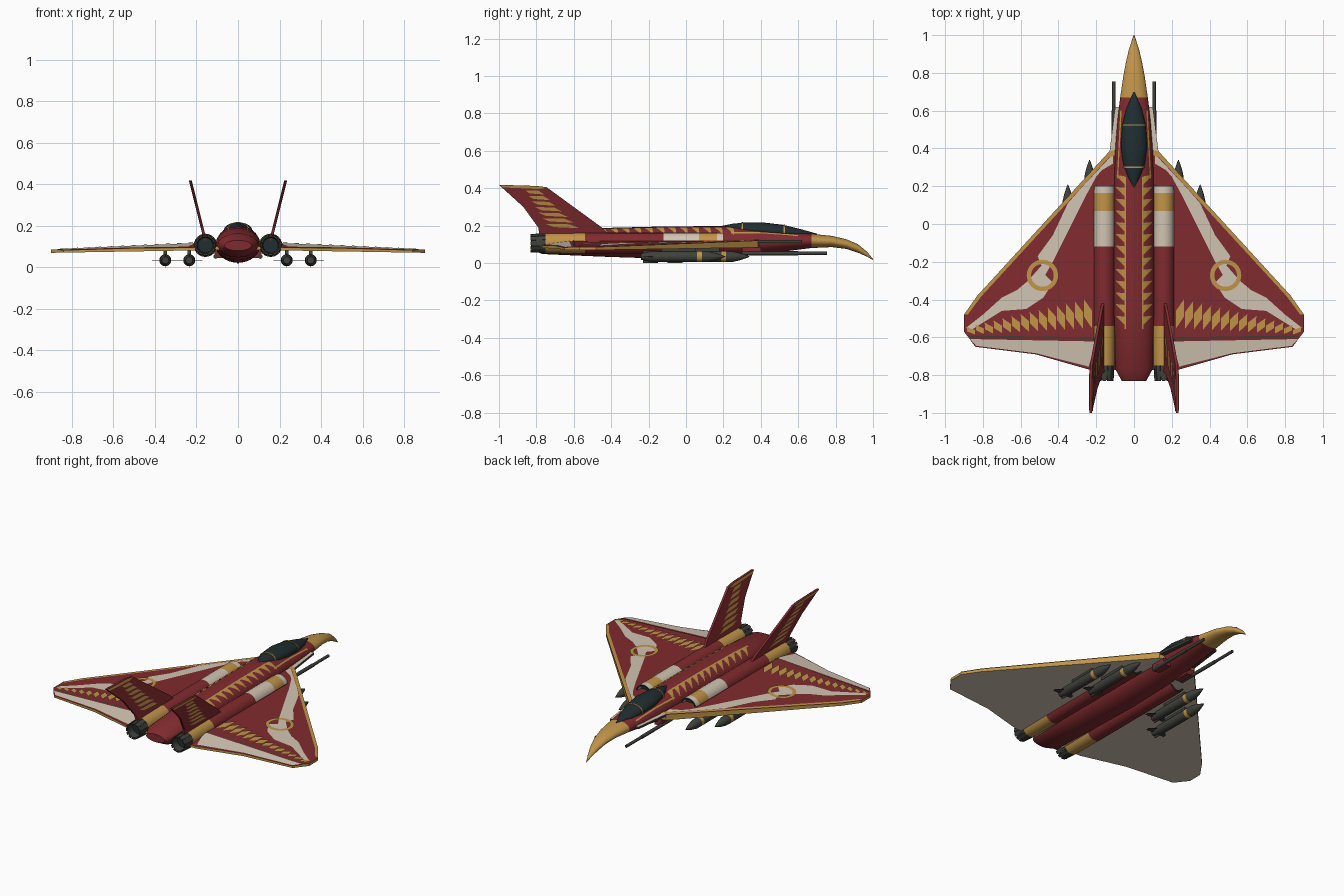
import bpy
import bmesh
import math
from mathutils import Vector

default_cube = bpy.data.objects.get("Cube")
if default_cube:
    bpy.data.objects.remove(default_cube, do_unlink=True)

# Palette
PALETTE = {
    "red": (0.22, 0.024, 0.028), "gold": (0.53, 0.295, 0.065),
    "ivory": (0.64, 0.56, 0.45), "gunmetal": (0.05, 0.053, 0.043),
    "glass": (0.014, 0.026, 0.03)}
RED, GOLD, IVORY, METAL, GLASS = range(len(PALETTE))
MATERIALS = []
for label, colour in PALETTE.items():
    mat = bpy.data.materials.new(label)
    mat.use_nodes = True
    mat.diffuse_color = (*colour, 1)
    mat.node_tree.nodes["Principled BSDF"].inputs["Base Color"].default_value = (*colour, 1)
    MATERIALS.append(mat)


def finish(name, bm, paint, mirror=True, smooth=False, closed=True):
    """Turn a bmesh into an object, colouring each face by index or rule."""
    if closed:
        bmesh.ops.recalc_face_normals(bm, faces=bm.faces)
    bm.normal_update()
    for face in bm.faces:
        face.material_index = paint(face.calc_center_median(), face.normal) if callable(paint) else paint
    mesh = bpy.data.meshes.new(name)
    bm.to_mesh(mesh)
    bm.free()
    for mat in MATERIALS:
        mesh.materials.append(mat)
    if smooth:
        mesh.shade_smooth()
        mesh.set_sharp_from_angle(angle=math.radians(40))
    obj = bpy.data.objects.new(name, mesh)
    bpy.context.collection.objects.link(obj)
    if mirror:
        obj.modifiers.new("Mirror", "MIRROR")


def loft(name, stations, paint, mirror=False, centre_x=0, sides=24):
    """Elliptical sections (y, half width, bottom, top) joined along y."""
    bm = bmesh.new()
    rings = []
    for y, width, low, high in stations:
        ring = []
        for k in range(sides):
            a = math.tau * k / sides
            ring.append(bm.verts.new((centre_x + width * math.cos(a), y,
                                      (low + high) / 2 + (high - low) / 2 * math.sin(a))))
        rings.append(ring)
    for one, two in zip(rings, rings[1:]):
        for k in range(sides):
            j = (k + 1) % sides
            bm.faces.new((one[k], one[j], two[j], two[k]))
    bm.faces.new(rings[0])
    bm.faces.new(rings[-1])
    finish(name, bm, paint, mirror, smooth=True)


def tube(profile, z):
    return [(y, r, z - r, z + r) for y, r in profile]


def add_prism(bm, lower, upper):
    a = [bm.verts.new(p) for p in lower]
    b = [bm.verts.new(p) for p in upper]
    bm.faces.new(a)
    bm.faces.new(b)
    for k in range(len(a)):
        j = (k + 1) % len(a)
        bm.faces.new((a[k], a[j], b[j], b[k]))


def add_box(bm, x0, x1, y0, y1, z0, z1):
    base = [(x0, y0), (x1, y0), (x1, y1), (x0, y1)]
    add_prism(bm, [(x, y, z0) for x, y in base], [(x, y, z1) for x, y in base])


def plates(name, shapes, surface, colour, facing=(0, 0, 1)):
    """Thin painted shapes laid on a surface function."""
    bm = bmesh.new()
    for shape in shapes:
        face = bm.faces.new([bm.verts.new(surface(*p)) for p in shape])
        face.normal_update()
        if face.normal.dot(Vector(facing)) < 0:
            face.normal_flip()
    finish(name, bm, colour, closed=False)


# Fuselage with hooked nose
BODY = [(-0.83, 0.065, 0.08, 0.13), (-0.77, 0.098, 0.048, 0.163), (-0.45, 0.108, 0.034, 0.187),
        (-0.1, 0.108, 0.022, 0.196), (0.2, 0.106, 0.028, 0.197), (0.4, 0.1, 0.045, 0.186),
        (0.55, 0.088, 0.065, 0.17), (0.67, 0.073, 0.08, 0.156), (0.78, 0.057, 0.085, 0.145),
        (0.86, 0.042, 0.075, 0.126), (0.92, 0.028, 0.055, 0.1), (0.97, 0.012, 0.033, 0.058),
        (1, 0.002, 0.015, 0.021)]
loft("fuselage", BODY, lambda c, n: GOLD if c.y > 0.67 else RED, sides=32)


def body_top(x, y):
    for a, b in zip(BODY, BODY[1:]):
        if a[0] <= y <= b[0]:
            t = (y - a[0]) / (b[0] - a[0])
            w, low, high = (p + (q - p) * t for p, q in zip(a[1:], b[1:]))
            rise = math.sqrt(max(0, 1 - (x / w) ** 2))
            return (x * 1.01, y, (low + high) / 2 + (high - low) / 2 * rise + 0.003)


# Canopy and frames
loft("canopy", [(0.19, 0.004, 0.17, 0.198), (0.25, 0.034, 0.155, 0.21), (0.32, 0.058, 0.14, 0.217),
                (0.41, 0.069, 0.135, 0.217), (0.52, 0.063, 0.13, 0.204), (0.61, 0.041, 0.13, 0.182),
                (0.7, 0.003, 0.14, 0.157)], GLASS)
loft("front_canopy_frame", [(y, 0.064, 0.13, 0.206) for y in (0.521, 0.528)], GOLD)
loft("rear_canopy_frame", [(y, 0.057, 0.14, 0.218) for y in (0.297, 0.304)], GOLD)

# Gold trim beside the canopy, and barbs on a stem down both sides of the spine
trim = []
for k in range(6):
    ends = [(0.09 - 0.003 * j, 0.24 + 0.06 * j) for j in (k, k + 1)]
    trim.append([(x - s, y) for s in (0, 0.007) for x, y in (ends if s else ends[::-1])])
plates("canopy_side_trim", trim, body_top, GOLD)
barbs = []
for i in range(13):
    y = 0.21 - 0.062 * i
    barbs.append([(0.041, y - 0.022), (0.05, y - 0.022), (0.05, y + 0.04), (0.041, y + 0.04)])
    edge = [(0.05 + 0.011 * k, y + 0.011 * k, 0.044 - 0.01 * k) for k in range(5)]
    for (xa, ya, ha), (xb, yb, hb) in zip(edge, edge[1:]):
        barbs.append([(xa, ya), (xb, yb), (xb, yb + hb), (xa, ya + ha)])
plates("spine_barbs", barbs, body_top, GOLD)

# Engine nacelles with banded upper skin
NX, NZ = 0.157, 0.106


def nacelle_paint(c, n):
    if n.y > 0.9:
        return GLASS
    if c.y < -0.54:
        return GOLD
    if c.y < -0.12 or c.z < NZ + 0.012:
        return RED
    return GOLD if 0.07 < c.y < 0.165 else IVORY


loft("engine_nacelle", tube([(-0.75, 0.053), (-0.54, 0.056), (-0.12, 0.056), (0.07, 0.056),
                             (0.165, 0.056), (0.2, 0.054), (0.2, 0.046), (0.17, 0.042)], NZ),
     nacelle_paint, True, NX)
loft("exhaust_nozzle", tube([(-0.74, 0.05), (-0.78, 0.05), (-0.825, 0.046),
                             (-0.825, 0.041), (-0.78, 0.036)], NZ),
     lambda c, n: GLASS if n.y < -0.9 and abs(c.z - NZ) < 0.01 else METAL, True, NX)
bm = bmesh.new()
for k in range(12):
    a = math.tau * k / 12
    across = Vector((-math.sin(a), 0, math.cos(a))) * 0.009
    out = Vector((math.cos(a), 0, math.sin(a)))
    hub = Vector((NX, 0, NZ))
    ends = []
    for y, r in ((-0.75, 0.048), (-0.832, 0.044)):
        mid = hub + out * r + Vector((0, y, 0))
        ends.append([mid + across, mid - across, mid - across + out * 0.005, mid + across + out * 0.005])
    add_prism(bm, *ends)
finish("nozzle_petals", bm, METAL)

# Delta wing: main panel plane and drooping flap plane
HINGE = -0.6


def wing_top(x, y, lift=0.0):
    return (x, y, 0.126 - 0.045 * x - 0.12 * max(0, HINGE - y) + lift)


def wing_low(x, y):
    return (x, y, 0.085 - 0.017 * x)


def on_wing(x, y):
    return wing_top(x, y, 0.003)


main = [(0.05, HINGE), (0.877, HINGE), (0.9, -0.57), (0.9, -0.48), (0.83, -0.38), (0.13, 0.385), (0.05, 0.4)]
flap = [(0.05, -0.775), (0.24, -0.77), (0.52, -0.69), (0.84, -0.65), (0.877, HINGE), (0.05, HINGE)]
bm = bmesh.new()
for panel in (main, flap):
    add_prism(bm, [wing_low(*p) for p in panel], [wing_top(*p) for p in panel])
bmesh.ops.remove_doubles(bm, verts=bm.verts, dist=0.0005)
finish("wing", bm, lambda c, n: RED if n.z > 0.7 else IVORY if n.z < -0.7 else GOLD)

# Wing paintwork
plates("leading_edge_trim", [[(0.1, 0.392), (0.13, 0.385), (0.13, 0.35), (0.1, 0.365)],
                             [(0.13, 0.385), (0.83, -0.38), (0.81, -0.385), (0.13, 0.355)],
                             [(0.83, -0.38), (0.9, -0.48), (0.88, -0.48), (0.81, -0.385)]], on_wing, GOLD)
plates("wing_stripes", [
    [(0.11, 0.36), (0.13, 0.35), (0.2, 0.275), (0.28, 0.19), (0.35, 0.11), (0.43, -0.06),
     (0.51, -0.17), (0.49, -0.22), (0.43, -0.2), (0.375, -0.09), (0.26, 0.14), (0.2, 0.25),
     (0.17, 0.285), (0.11, 0.32)],
    [(0.43, -0.2), (0.49, -0.22), (0.56, -0.3), (0.62, -0.35), (0.7, -0.39), (0.8, -0.48),
     (0.89, -0.55), (0.86, -0.56), (0.7, -0.46), (0.57, -0.45), (0.48, -0.39), (0.43, -0.31),
     (0.47, -0.27)]], on_wing, IVORY)
plates("flap_panel", [[(0.2, -0.622), (0.868, -0.609), (0.835, -0.645), (0.52, -0.684), (0.24, -0.755)]],
       on_wing, IVORY)
plates("flap_hinge_line", [[(0.2, HINGE), (0.87, -0.59), (0.87, -0.599), (0.2, -0.609)]], on_wing, METAL)
feathers = []
for i in range(14):
    t = i / 13
    x, y, h = 0.24 + 0.62 * t, -0.475 - 0.09 * t, 0.078 - 0.058 * t
    feathers.append([(x + 0.026, y + h), (x + 0.024, y - h * 0.2), (x - 0.018, y - h), (x - 0.018, y + h * 0.2)])
plates("wing_feathers", feathers, lambda x, y: wing_top(x, y, 0.005), GOLD)


def ring_point(k, r):
    a = math.tau * k / 32
    return (0.485 + r * math.cos(a), -0.272 + r * math.sin(a))


plates("wing_ring", [[ring_point(k, 0.083), ring_point(k + 1, 0.083),
                      ring_point(k + 1, 0.06), ring_point(k, 0.06)] for k in range(32)],
       lambda x, y: wing_top(x, y, 0.006), GOLD)

# Forward strakes and gun barrels
bm = bmesh.new()
strake = [(0.06, 0.62), (0.1, 0.62), (0.13, 0.38), (0.06, 0.36)]
add_prism(bm, [(x, y, 0.108) for x, y in strake], [(x, y, 0.122) for x, y in strake])
finish("strake", bm, lambda c, n: IVORY if n.z > 0.5 else METAL)
loft("gun_barrel", tube([(0.3, 0.011), (0.6, 0.011), (0.6, 0.009), (0.755, 0.009)], 0.052),
     METAL, True, 0.107, 12)
bm = bmesh.new()
add_box(bm, 0.06, 0.112, 0.3, 0.4, 0.045, 0.085)
finish("gun_mount", bm, RED)

# Swept, canted tail fins


def fin_point(y, z, side=0.0):
    return (0.165 + (z - 0.16) * 0.25 + side, y, z)


outline = [(-0.4, 0.14), (-0.45, 0.19), (-0.745, 0.405), (-0.8, 0.412), (-1, 0.418),
           (-0.87, 0.3), (-0.79, 0.19), (-0.78, 0.13)]
bm = bmesh.new()
add_prism(bm, [fin_point(y, z, -0.007) for y, z in outline], [fin_point(y, z, 0.007) for y, z in outline])
finish("tail_fin", bm, RED)
fin_marks = [[(-0.745, 0.403), (-0.8, 0.411), (-0.995, 0.417), (-0.98, 0.404), (-0.78, 0.395)]]
for i in range(7):
    t = i / 6
    y, z, half = -0.81 + 0.15 * t, 0.376 - 0.18 * t, 0.052 + 0.04 * t
    fin_marks.append([(y + half, z - 0.01), (y + half * 0.4, z + 0.011), (y - half, z + 0.013),
                      (y - half * 0.5, z - 0.004)])
for label, side in (("outer", 1), ("inner", -1)):
    plates(label + "_fin_feathers", fin_marks, lambda y, z: fin_point(y, z, side * 0.0095), GOLD, (side, 0, 0))

# Underwing missiles, fins and pylons
for label, x, nose in (("inner", 0.235, 0.34), ("outer", 0.35, 0.21)):
    shape = [(-0.45, 0.017), (-0.4, 0.028), (-0.15, 0.029), (-0.125, 0.029), (-0.09, 0.028),
             (-0.05, 0.019), (-0.02, 0.009), (0, 0.001)]
    loft(label + "_missile", tube([(nose + d, r) for d, r in shape], 0.034),
         lambda c, n: GOLD if -0.15 < c.y - nose < -0.125 else METAL, True, x, 16)
    bm = bmesh.new()
    tail, front = nose - 0.44, nose - 0.36
    for side in (-1, 1):
        blade = [(x, tail), (x, front), (x + side * 0.065, tail + 0.02), (x + side * 0.065, tail)]
        add_prism(bm, [(p, q, 0.032) for p, q in blade], [(p, q, 0.034) for p, q in blade])
    add_box(bm, x - 0.002, x + 0.002, tail, front, 0, 0.066)
    finish(label + "_missile_fins", bm, METAL)
    bm = bmesh.new()
    add_box(bm, x - 0.008, x + 0.008, nose - 0.34, nose - 0.16, 0.05, 0.085)
    finish(label + "_pylon", bm, METAL)
